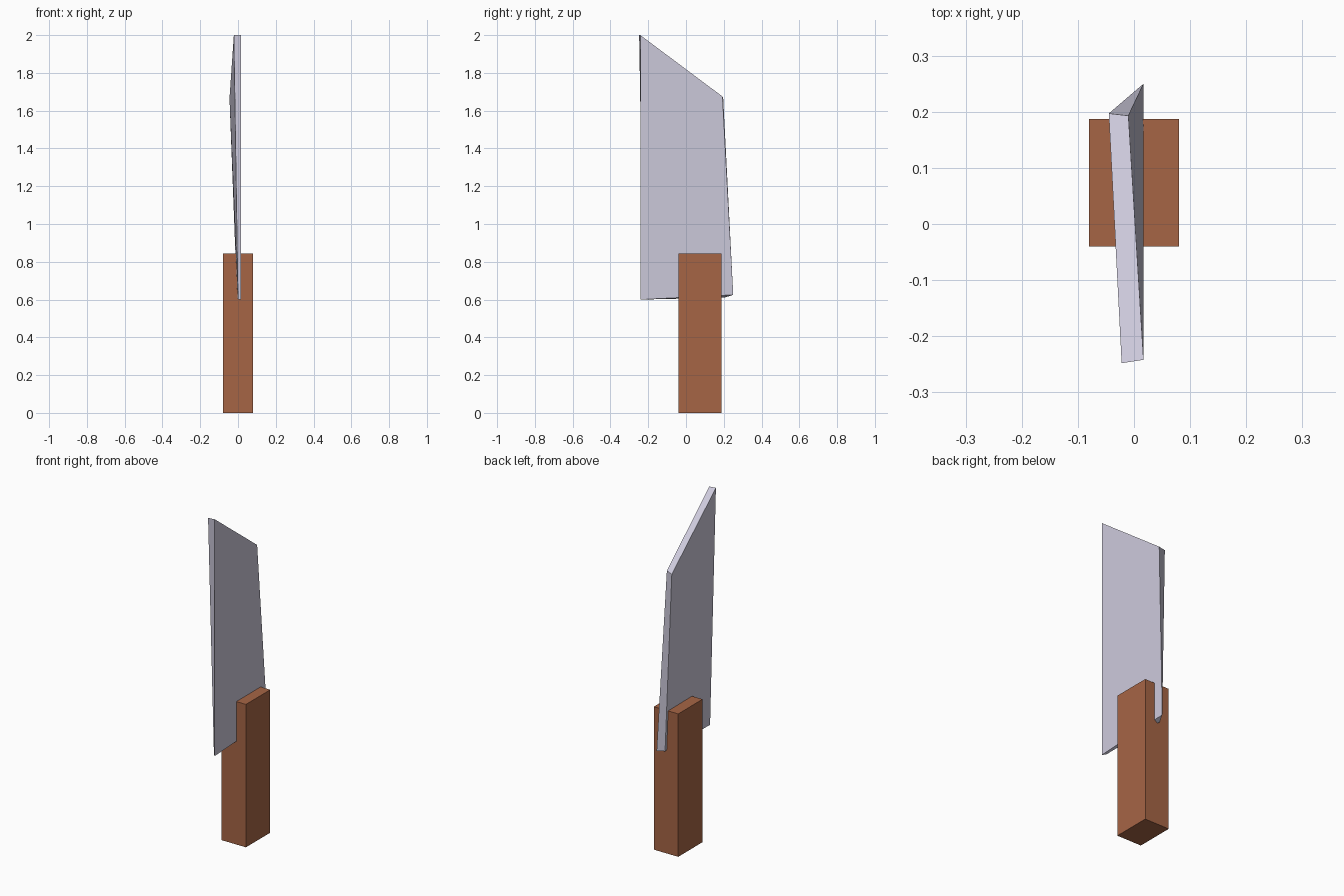
import bpy
import bmesh

if "Cube" in bpy.data.objects:
    bpy.data.objects.remove(bpy.data.objects["Cube"])


def material(name, color):
    mat = bpy.data.materials.new(name)
    mat.diffuse_color = (*color, 1)
    mat.use_nodes = True
    mat.node_tree.nodes["Principled BSDF"].inputs["Base Color"].default_value = mat.diffuse_color
    return mat


def prism(name, left, right, mat):
    """Solid between two matching four-cornered outlines."""
    bm = bmesh.new()
    a = [bm.verts.new(p) for p in left]
    b = [bm.verts.new(p) for p in right]
    bm.faces.new(a)
    bm.faces.new(b[::-1])
    for i in range(4):
        j = (i + 1) % 4
        bm.faces.new((a[j], a[i], b[i], b[j]))
    bmesh.ops.recalc_face_normals(bm, faces=bm.faces)
    mesh = bpy.data.meshes.new(name)
    bm.to_mesh(mesh)
    bm.free()
    mesh.materials.append(mat)
    obj = bpy.data.objects.new(name, mesh)
    bpy.context.collection.objects.link(obj)
    return obj


# Handle: plain wooden block
outline = [(-0.04, 0), (0.187, 0), (0.187, 0.845), (-0.04, 0.845)]
prism("handle",
      [(-0.08, y, z) for y, z in outline],
      [(0.08, y, z) for y, z in outline],
      material("wood", (0.38, 0.13, 0.06)))

# Blade: slightly twisted slab with a slanted tip
prism("blade",
      [(0.0, -0.225, 0.602), (-0.005, 0.203, 0.61),
       (-0.045, 0.197, 1.665), (-0.022, -0.248, 2.0)],
      [(0.017, -0.242, 0.6), (0.017, 0.25, 0.625),
       (-0.01, 0.193, 1.675), (0.017, -0.242, 2.0)],
      material("steel", (0.6, 0.58, 0.7)))
